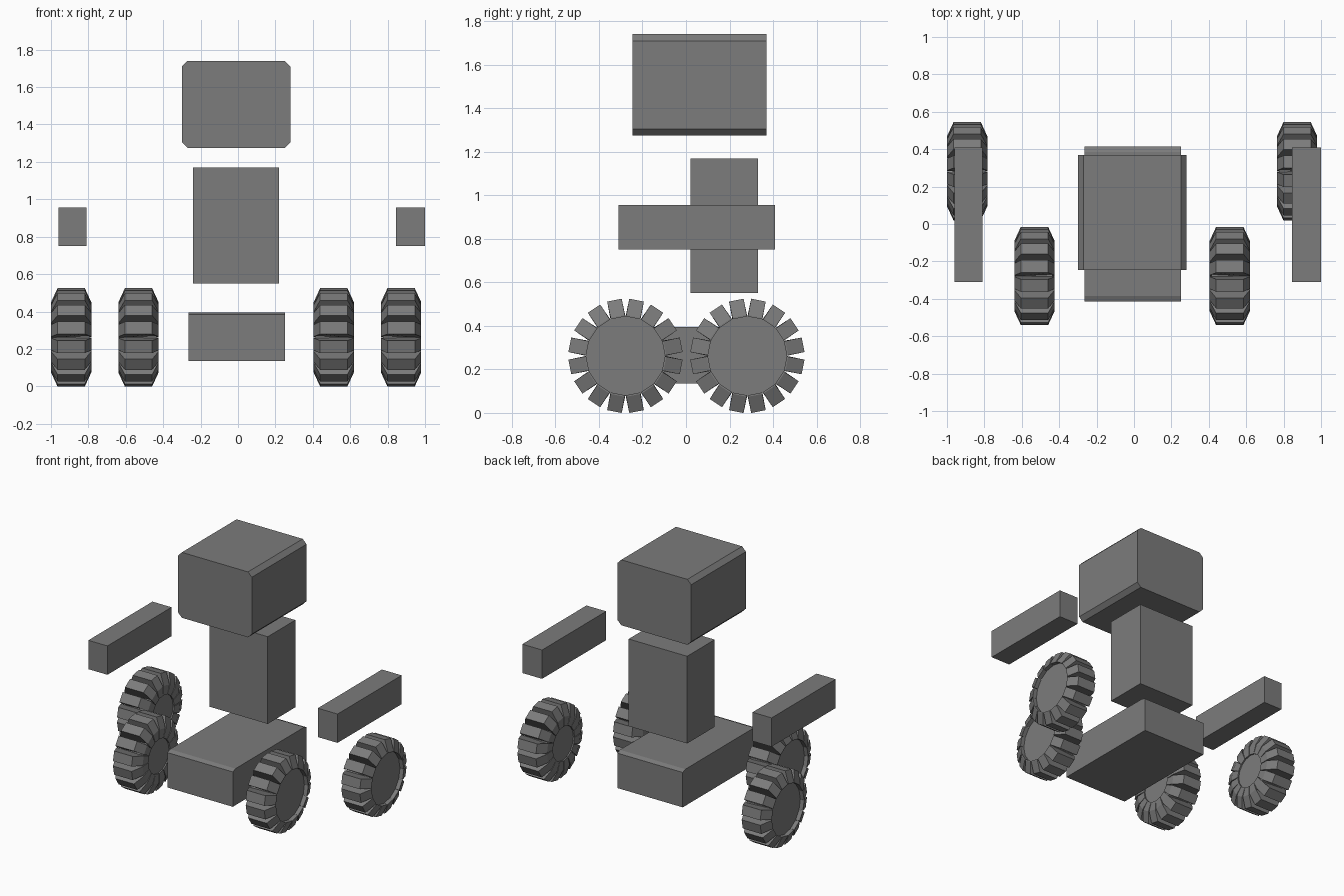
import bpy, bmesh, math

if "Cube" in bpy.data.objects:
    bpy.data.objects.remove(bpy.data.objects["Cube"])

grey = bpy.data.materials.new("grey")
grey.diffuse_color = (0.2, 0.2, 0.2, 1)
grey.use_nodes = True
grey.node_tree.nodes["Principled BSDF"].inputs["Base Color"].default_value = grey.diffuse_color


def finish(name, bm):
    bmesh.ops.recalc_face_normals(bm, faces=bm.faces)
    me = bpy.data.meshes.new(name)
    bm.to_mesh(me)
    bm.free()
    me.materials.append(grey)
    ob = bpy.data.objects.new(name, me)
    bpy.context.collection.objects.link(ob)
    return ob


def prism(bm, near, far):
    """Closed solid between two matching outlines."""
    a = [bm.verts.new(p) for p in near]
    b = [bm.verts.new(p) for p in far]
    bm.faces.new(a)
    bm.faces.new(b[::-1])
    for i in range(len(a)):
        j = (i + 1) % len(a)
        bm.faces.new((a[i], b[i], b[j], a[j]))


def box(name, x0, x1, y0, y1, z0, z1):
    bm = bmesh.new()
    ring = [(x0, y0), (x1, y0), (x1, y1), (x0, y1)]
    prism(bm, [(x, y, z0) for x, y in ring], [(x, y, z1) for x, y in ring])
    return finish(name, bm)


# Head: chamfered along its four lengthwise edges
x0, x1, z0, z1, c = -0.30, 0.28, 1.275, 1.74, 0.03
outline = [(x0 + c, z0), (x1 - c, z0), (x1, z0 + c), (x1, z1 - c),
           (x1 - c, z1), (x0 + c, z1), (x0, z1 - c), (x0, z0 + c)]
bm = bmesh.new()
prism(bm, [(x, -0.245, z) for x, z in outline], [(x, 0.37, z) for x, z in outline])
finish("head", bm)

# Torso and arms
box("torso", -0.24, 0.22, 0.02, 0.33, 0.55, 1.17)
box("left_arm", -0.96, -0.81, -0.31, 0.41, 0.75, 0.955)
box("right_arm", 0.845, 1.0, -0.31, 0.41, 0.75, 0.955)

# Chassis: front and back top edges chamfered
outline = [(-0.415, 0.135), (0.415, 0.135), (0.415, 0.383),
           (0.385, 0.395), (-0.385, 0.395), (-0.415, 0.383)]
bm = bmesh.new()
prism(bm, [(-0.265, y, z) for y, z in outline], [(0.25, y, z) for y, z in outline])
finish("chassis", bm)


def wheel(name, cx, cy, side):
    """Toothed wheel; side is +1 or -1, the direction of the recessed hub."""
    bm = bmesh.new()
    cz, half, teeth = 0.262, 0.1075, 16

    def put(x, r, t, a):
        return (cx + side * x,
                cy + r * math.cos(a) - t * math.sin(a),
                cz + r * math.sin(a) + t * math.cos(a))

    # Hub
    angles = [math.tau * i / 32 for i in range(32)]
    prism(bm, [put(-half + 0.01, 0.182, 0, a) for a in angles],
          [put(half - 0.03, 0.182, 0, a) for a in angles])
    # Teeth: x, radius, half width; they narrow at the tread
    section = [(-half, 0.12, 0.023), (-half, 0.185, 0.033), (-0.073, 0.261, 0.034),
               (0.073, 0.261, 0.034), (half, 0.185, 0.033), (half, 0.178, 0.035),
               (half - 0.04, 0.178, 0.035), (half - 0.04, 0.12, 0.023)]
    for i in range(teeth):
        a = math.tau * (i + 0.5) / teeth
        prism(bm, [put(x, r, -w, a) for x, r, w in section],
              [put(x, r, w, a) for x, r, w in section])
    finish(name, bm)


# Wheels: front pair set close in, back pair set wide
wheel("front_left_wheel", -0.532, -0.278, -1)
wheel("front_right_wheel", 0.512, -0.278, 1)
wheel("back_left_wheel", -0.892, 0.282, -1)
wheel("back_right_wheel", 0.872, 0.282, 1)
